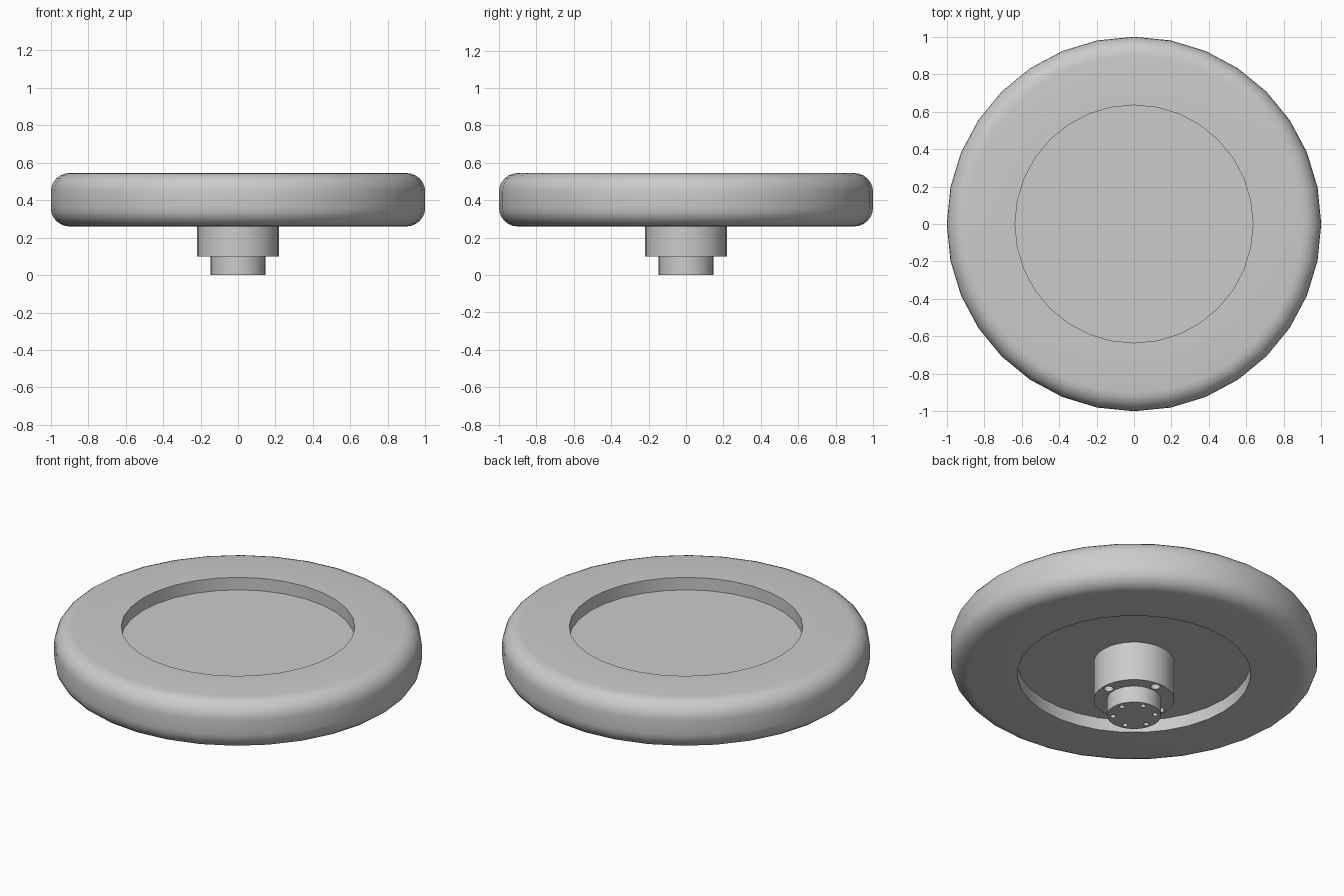
import bpy, bmesh, math
from math import sin, cos, pi, radians

old = bpy.data.objects.get("Cube")
if old:
    bpy.data.objects.remove(old, do_unlink=True)

GREY = (0.6, 0.6, 0.6, 1)
grey = bpy.data.materials.new("plain grey")
grey.use_nodes = True
grey.diffuse_color = GREY
grey.node_tree.nodes["Principled BSDF"].inputs["Base Color"].default_value = GREY


def make(name, bm):
    bmesh.ops.recalc_face_normals(bm, faces=bm.faces)
    me = bpy.data.meshes.new(name)
    bm.to_mesh(me)
    bm.free()
    ob = bpy.data.objects.new(name, me)
    bpy.context.collection.objects.link(ob)
    me.materials.append(grey)
    return ob


def lathe(name, profile, sides=32):
    """Spin an (r, z) profile and cap both ends."""
    bm = bmesh.new()
    rings = [[bm.verts.new((r * cos(2 * pi * i / sides), r * sin(2 * pi * i / sides), z))
              for i in range(sides)] for r, z in profile]
    for a, b in zip(rings, rings[1:]):
        for i in range(sides):
            j = (i + 1) % sides
            bm.faces.new((a[i], a[j], b[j], b[i]))
    bm.faces.new(rings[0])
    bm.faces.new(rings[-1])
    return make(name, bm)


def select(ob):
    bpy.ops.object.select_all(action='DESELECT')
    ob.select_set(True)
    bpy.context.view_layer.objects.active = ob


def drill(ob, count, circle, radius, z, depth, turn):
    """Cut a ring of blind holes into a downward face at height z."""
    bm = bmesh.new()
    for k in range(count):
        a = radians(turn) + 2 * pi * k / count
        geo = bmesh.ops.create_cone(bm, cap_ends=True, segments=16, radius1=radius,
                                    radius2=radius, depth=2 * depth)
        bmesh.ops.translate(bm, verts=geo["verts"], vec=(circle * cos(a), circle * sin(a), z))
    cutter = make("hole_cutter", bm)
    cutter.hide_render = True
    mod = ob.modifiers.new("holes", 'BOOLEAN')
    mod.operation, mod.solver, mod.object = 'DIFFERENCE', 'EXACT', cutter
    select(ob)
    bpy.ops.object.modifier_apply(modifier=mod.name)
    bpy.data.objects.remove(cutter, do_unlink=True)


# Wheel: rounded rim with a recess on each face
BOTTOM, TOP, RECESS, DEPTH, ROUND, STEPS = 0.26, 0.545, 0.635, 0.075, 0.1, 6
arc = [(1 - ROUND + ROUND * sin(t), BOTTOM + ROUND - ROUND * cos(t))
       for t in (pi / 2 * i / STEPS for i in range(STEPS + 1))]
lower = [(RECESS, BOTTOM + DEPTH), (RECESS, BOTTOM)] + arc
upper = [(r, BOTTOM + TOP - z) for r, z in reversed(lower)]
wheel = lathe("wheel", lower + upper)

# Stepped hub with bolt holes
hub = lathe("hub", [(0.147, 0), (0.147, 0.1), (0.218, 0.1), (0.218, BOTTOM + DEPTH)])
drill(hub, 4, 0.18, 0.026, 0.1, 0.08, 0)
drill(hub, 6, 0.115, 0.015, 0, 0.06, 15)

for ob in (wheel, hub):
    select(ob)
    bpy.ops.object.shade_smooth_by_angle(angle=radians(30))
